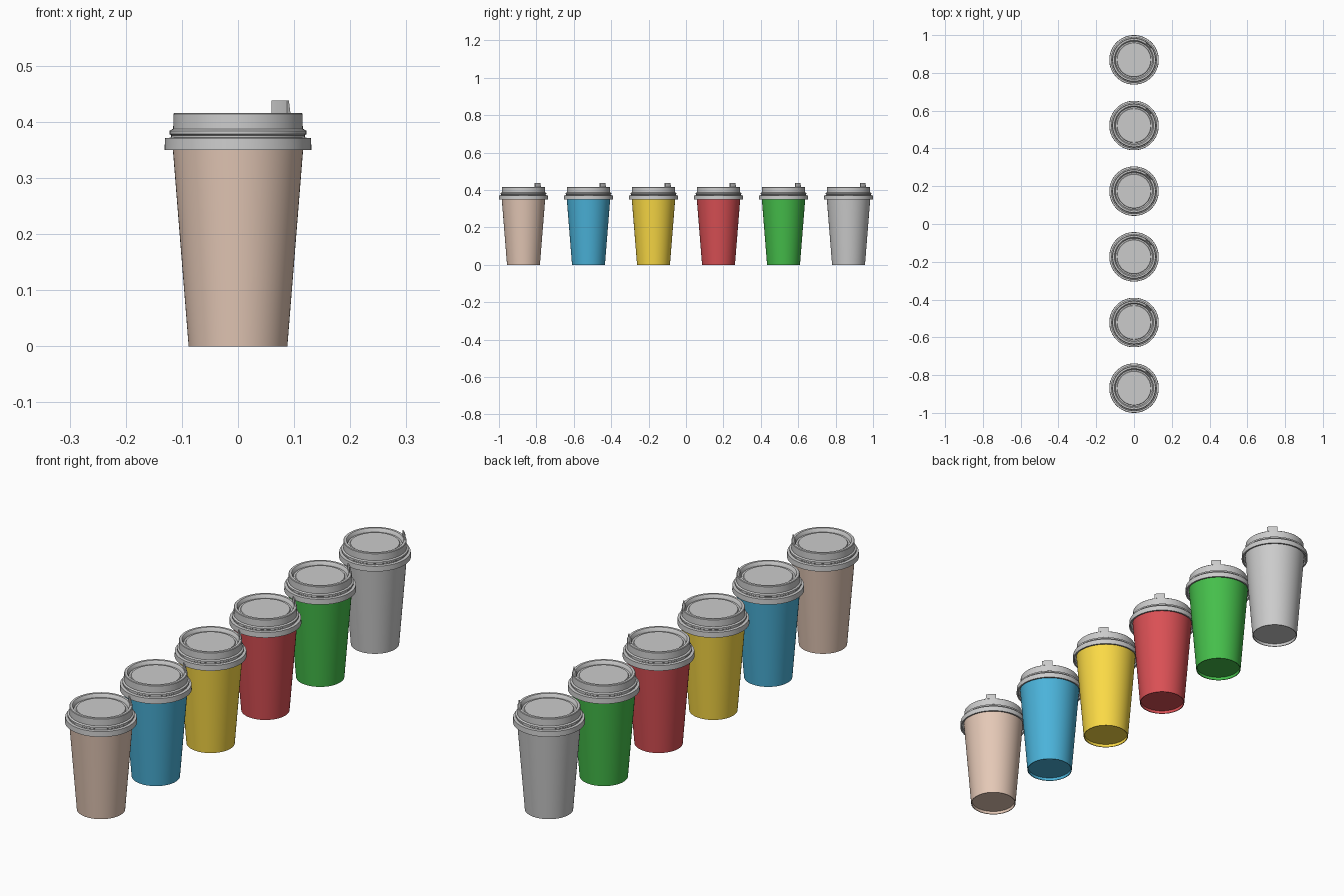
import bpy, bmesh, math
from mathutils import Matrix, Vector

if "Cube" in bpy.data.objects:
    bpy.data.objects.remove(bpy.data.objects["Cube"])

SEG = 64


def finish(bm, name, y, mat):
    bmesh.ops.remove_doubles(bm, verts=bm.verts, dist=1e-5)
    bmesh.ops.recalc_face_normals(bm, faces=bm.faces)
    me = bpy.data.meshes.new(name)
    bm.to_mesh(me)
    bm.free()
    ob = bpy.data.objects.new(name, me)
    bpy.context.collection.objects.link(ob)
    ob.location.y = y
    if mat:
        me.materials.append(mat)
    bpy.ops.object.select_all(action='DESELECT')
    ob.select_set(True)
    bpy.context.view_layer.objects.active = ob
    bpy.ops.object.shade_smooth_by_angle(angle=math.radians(30))
    return ob


def lathe(name, profile, y, mat=None):
    bm = bmesh.new()
    vs = [bm.verts.new((r, 0, z)) for r, z in profile]
    es = [bm.edges.new(p) for p in zip(vs, vs[1:])]
    bmesh.ops.spin(bm, geom=vs + es, cent=(0, 0, 0), axis=(0, 0, 1),
                   angle=math.tau, steps=SEG, use_duplicate=False)
    return finish(bm, name, y, mat)


def curved_tab(name, y):
    # upright flap following the lid rim, leaning slightly inwards
    bm = bmesh.new()
    n = 8
    section = [(0.106, 0.412), (0.114, 0.412), (0.110, 0.438), (0.106, 0.438)]
    rings = []
    for i in range(n + 1):
        a = math.radians(45 - 10.5 + 21 * i / n)
        rings.append([bm.verts.new((r * math.cos(a), r * math.sin(a), z))
                      for r, z in section])
    for p, q in zip(rings, rings[1:]):
        for k in range(4):
            m = (k + 1) % 4
            bm.faces.new((p[k], p[m], q[m], q[k]))
    bm.faces.new(rings[0])
    bm.faces.new(rings[-1])
    return finish(bm, name, y, None)


# tapered cup with recessed base, closed under the lid
cup = [(0, 0.012), (0.085, 0.012), (0.085, 0), (0.088, 0),
       (0.117, 0.362), (0, 0.362)]

# lid: skirt, groove, snap ridge, raised wall, rim and sunken top
lid = [(0, 0.364), (0.117, 0.364), (0.124, 0.360), (0.125, 0.350),
       (0.131, 0.350), (0.130, 0.371), (0.119, 0.372), (0.119, 0.376),
       (0.122, 0.378), (0.122, 0.384), (0.117, 0.387), (0.1155, 0.387),
       (0.115, 0.414), (0.113, 0.416), (0.104, 0.416), (0.102, 0.414),
       (0.098, 0.402), (0.091, 0.402), (0.089, 0.405), (0, 0.405)]

cups = [("brown", (0.78, 0.58, 0.47)), ("blue", (0.07, 0.45, 0.70)),
        ("yellow", (0.96, 0.70, 0.06)), ("red", (0.70, 0.08, 0.09)),
        ("green", (0.06, 0.52, 0.07)), ("grey", None)]

for i, (label, col) in enumerate(cups):
    y = (i - 2.5) * 0.3476
    mat = None
    if col:
        mat = bpy.data.materials.new(label + "_paper")
        mat.diffuse_color = (*col, 1)
        mat.use_nodes = True
        mat.node_tree.nodes["Principled BSDF"].inputs["Base Color"].default_value = mat.diffuse_color
    lathe(label + "_cup", cup, y, mat)
    lathe(label + "_cup_lid", lid, y)
    curved_tab(label + "_cup_lid_tab", y)
